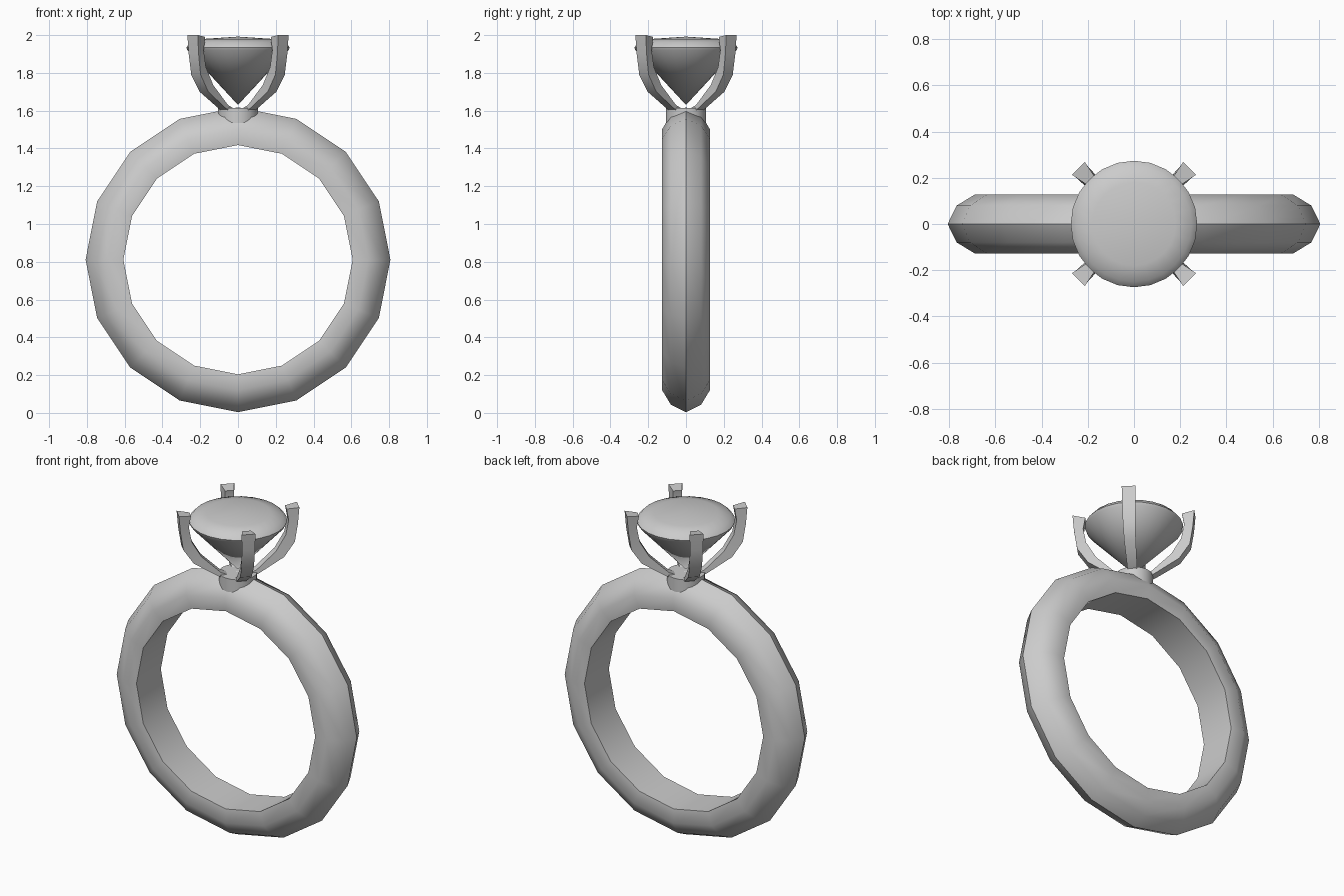
import bpy, math
from math import sin, cos, pi
from mathutils import Matrix
import bmesh

if "Cube" in bpy.data.objects:
    bpy.data.objects.remove(bpy.data.objects["Cube"])


def make(name, verts, faces, smooth=None):
    mesh = bpy.data.meshes.new(name)
    mesh.from_pydata(verts, [], faces)
    bm = bmesh.new()
    bm.from_mesh(mesh)
    bmesh.ops.remove_doubles(bm, verts=bm.verts, dist=1e-5)
    bmesh.ops.recalc_face_normals(bm, faces=bm.faces)
    bm.to_mesh(mesh)
    bm.free()
    ob = bpy.data.objects.new(name, mesh)
    bpy.context.collection.objects.link(ob)
    if smooth:
        bpy.ops.object.select_all(action='DESELECT')
        ob.select_set(True)
        bpy.context.view_layer.objects.active = ob
        bpy.ops.object.shade_smooth_by_angle(angle=math.radians(smooth))
    return ob


def lathe(name, profile, n, closed=False, matrix=Matrix(), smooth=40):
    # revolve (radius, height) points about the local z axis
    k = len(profile)
    verts = [matrix @ Matrix.Rotation(2 * pi * i / n, 4, 'Z') @ Matrix.Translation((r, 0, h))
             for i in range(n) for r, h in profile]
    verts = [m.to_translation() for m in verts]
    faces = []
    for i in range(n):
        a, b = i * k, (i + 1) % n * k
        for j in range(k if closed else k - 1):
            q = (j + 1) % k
            quad = [a + j, b + j, b + q, a + q]
            if profile[j][0] == 0:
                quad = [a + j, b + q, a + q]
            elif profile[q][0] == 0:
                quad = [a + j, b + j, a + q]
            faces.append(quad)
    return make(name, verts, faces, smooth)


# Band: 16-sided hoop, domed outside and flat inside
section = [(0.607, -0.118), (0.69, -0.127), (0.768, -0.08), (0.807, 0),
           (0.768, 0.08), (0.69, 0.127), (0.607, 0.118)]
lathe("band", section, 16, True,
      Matrix.Translation((0, 0, 0.811)) @ Matrix.Rotation(pi / 2, 4, 'X'), 45)

# Collar seating the prongs on the band
lathe("collar", [(0, 1.47), (0.107, 1.47), (0.107, 1.615), (0, 1.615)], 20)

# Gem: pointed cone below, shallow dome above
lathe("gem", [(0, 1.63), (0.268, 1.92), (0.274, 1.935), (0.25, 1.963),
              (0.18, 1.98), (0, 1.992)], 24)

# Prongs: (inner radius, inner z, outer radius, outer z, inner width, outer width)
path = [(0.03, 1.60, 0.04, 1.575, 0.045, 0.05),
        (0.10, 1.63, 0.115, 1.61, 0.05, 0.055),
        (0.21, 1.735, 0.255, 1.70, 0.05, 0.065),
        (0.265, 1.83, 0.315, 1.79, 0.05, 0.07),
        (0.282, 1.92, 0.332, 1.90, 0.05, 0.074),
        (0.270, 1.99, 0.340, 2.00, 0.05, 0.078)]
for i in range(4):
    t = pi / 4 + i * pi / 2
    verts, faces = [], []
    for ri, zi, ro, zo, wi, wo in path:
        for r, w, z in ((ri, -wi, zi), (ri, wi, zi), (ro, wo, zo), (ro, -wo, zo)):
            verts.append((r * cos(t) - w / 2 * sin(t), r * sin(t) + w / 2 * cos(t), z))
    for s in range(len(path) - 1):
        for j in range(4):
            q = (j + 1) % 4
            faces.append((4 * s + j, 4 * s + q, 4 * s + 4 + q, 4 * s + 4 + j))
    e = len(verts)
    faces += [(3, 2, 1, 0), (e - 4, e - 3, e - 2, e - 1)]
    make(f"prong_{i + 1}", verts, faces, 35)
